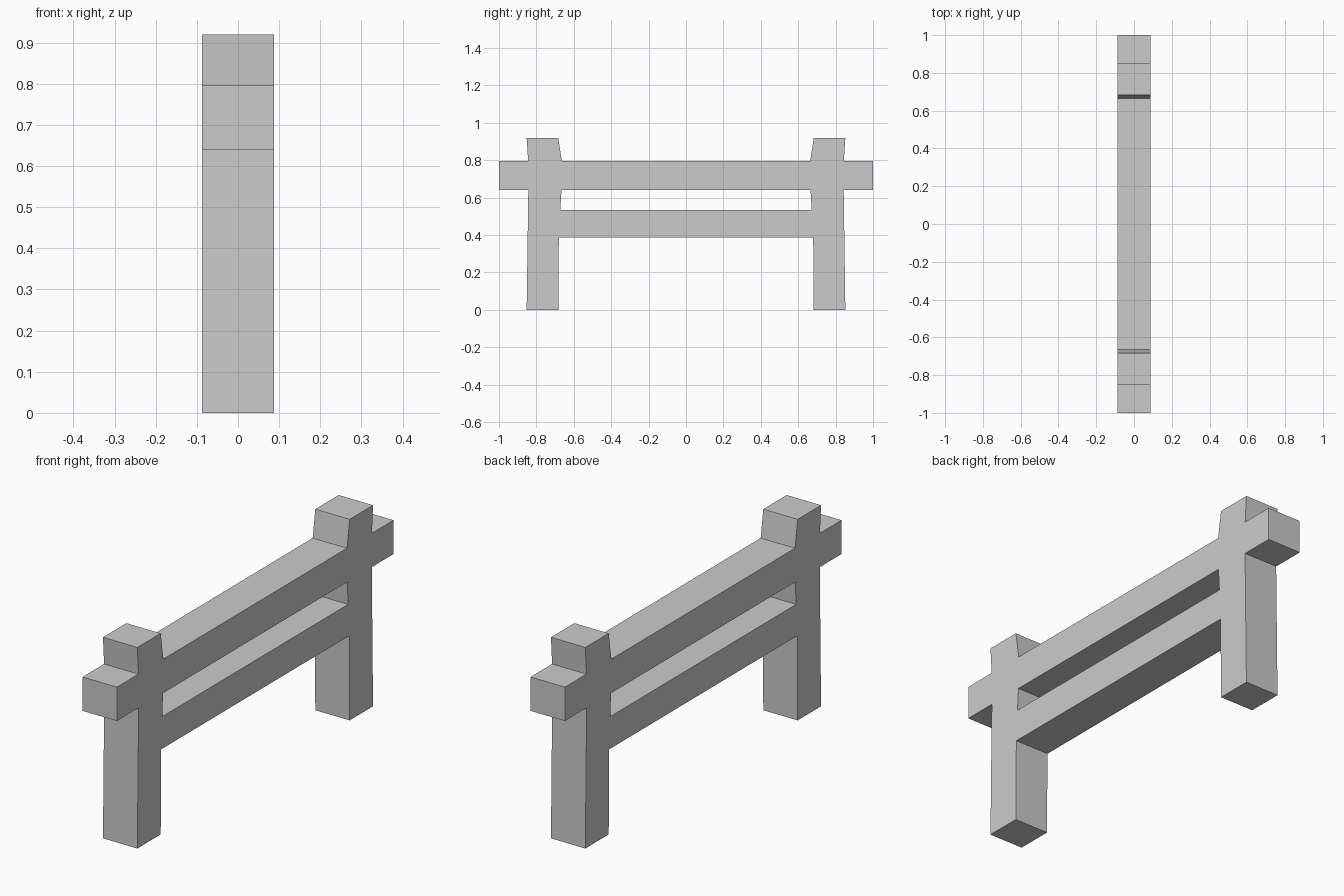
import bpy
from math import radians

if "Cube" in bpy.data.objects:
    bpy.data.objects.remove(bpy.data.objects["Cube"])

HALF_DEPTH = 0.087

# Half outline (y, z) from the underside of the low rail round the post to the top rail
half_outline = [
    (0.680, 0.388), (0.683, 0.0), (0.852, 0.0), (0.843, 0.640),
    (1.0, 0.640), (1.0, 0.795), (0.844, 0.795), (0.852, 0.92),
    (0.683, 0.92), (0.664, 0.795),
]
# Half of the gap between the two rails
half_gap = [(0.672, 0.535), (0.666, 0.640)]


def mirrored(half):
    return half + [(-y, z) for y, z in reversed(half)]


def add_loop(curve, points):
    spline = curve.splines.new('POLY')
    spline.points.add(len(points) - 1)
    for p, (y, z) in zip(spline.points, points):
        p.co = (y, z, 0, 1)
    spline.use_cyclic_u = True
    spline.use_smooth = False


# Posts and rails share one flush timber body, extruded across x
curve = bpy.data.curves.new("fence_rail_frame", 'CURVE')
curve.dimensions = '2D'
curve.fill_mode = 'BOTH'
curve.extrude = HALF_DEPTH
add_loop(curve, mirrored(half_outline))
add_loop(curve, mirrored(half_gap))

frame = bpy.data.objects.new("fence_rail_frame", curve)
bpy.context.collection.objects.link(frame)
frame.rotation_euler = (radians(90), 0, radians(90))

# Turn the profile into a flat-shaded mesh
bpy.context.view_layer.objects.active = frame
frame.select_set(True)
bpy.ops.object.convert(target='MESH')
bpy.ops.object.transform_apply(location=False, rotation=True, scale=False)
bpy.ops.object.shade_flat()
